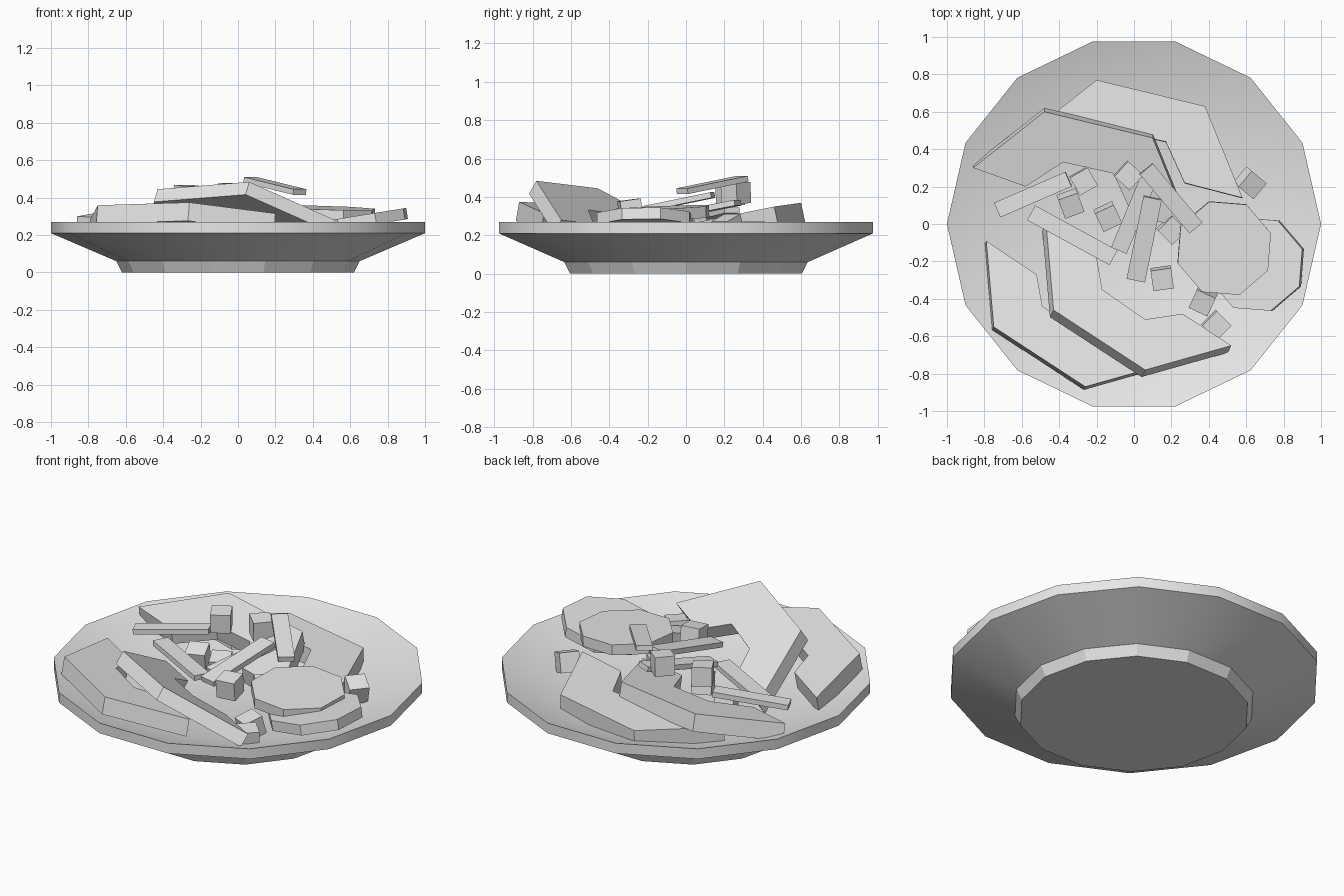
import bpy, bmesh
from math import cos, sin, pi, radians
from mathutils import Vector, Matrix, Euler

cube = bpy.data.objects.get("Cube")
if cube:
    bpy.data.objects.remove(cube, do_unlink=True)

grey = bpy.data.materials.new("light_grey")
grey.use_nodes = True
grey.diffuse_color = (0.8, 0.8, 0.8, 1)
grey.node_tree.nodes["Principled BSDF"].inputs["Base Color"].default_value = (0.8, 0.8, 0.8, 1)


def finish(name, bm):
    bmesh.ops.recalc_face_normals(bm, faces=bm.faces)
    mesh = bpy.data.meshes.new(name)
    bm.to_mesh(mesh)
    bm.free()
    mesh.materials.append(grey)
    obj = bpy.data.objects.new(name, mesh)
    bpy.context.collection.objects.link(obj)
    return obj


def slab(name, outline, origin, slope, thick):
    """Flat tilted slab whose top passes through origin with the given x and y slope."""
    ox, oy, oz = origin
    normal = Vector((-slope[0], -slope[1], 1)).normalized()
    bm = bmesh.new()
    top = [Vector((x, y, oz + (x - ox) * slope[0] + (y - oy) * slope[1])) for x, y in outline]
    upper = [bm.verts.new(p) for p in top]
    lower = [bm.verts.new(p - normal * thick) for p in top]
    bm.faces.new(upper)
    bm.faces.new(lower[::-1])
    n = len(top)
    for i in range(n):
        j = (i + 1) % n
        bm.faces.new((upper[i], lower[i], lower[j], upper[j]))
    return finish(name, bm)


def box(name, matrix, size):
    bm = bmesh.new()
    bmesh.ops.create_cube(bm, size=1, matrix=matrix @ Matrix.Diagonal((*size, 1)))
    return finish(name, bm)


def strip(name, start, end, width, thick):
    a, b = Vector(start), Vector(end)
    along = (b - a).normalized()
    side = Vector((0, 0, 1)).cross(along).normalized()
    up = along.cross(side)
    turn = Matrix((along, side, up)).transposed().to_4x4()
    box(name, Matrix.Translation((a + b) / 2) @ turn, ((b - a).length, width, thick))


# Plate: a fourteen-sided dish on a low foot
SIDES = 14
profile = [(0.62, 0), (0.65, 0.06), (1, 0.21), (1, 0.27), (0.6, 0.13)]
bm = bmesh.new()
rings = [[bm.verts.new((r * cos(2 * pi * i / SIDES), r * sin(2 * pi * i / SIDES), z))
          for i in range(SIDES)] for r, z in profile]
for low, high in zip(rings, rings[1:]):
    for i in range(SIDES):
        j = (i + 1) % SIDES
        bm.faces.new((low[i], low[j], high[j], high[i]))
bm.faces.new(rings[0][::-1])
bm.faces.new(rings[-1])
plate = finish("plate", bm)
bpy.context.view_layer.objects.active = plate
plate.select_set(True)
bpy.ops.object.shade_smooth_by_angle(angle=radians(28))
for face in plate.data.polygons:
    if face.center.z < 0.05:
        face.use_smooth = False
plate.select_set(False)

# Lettuce: wide hooked leaves, two at the front and two at the back
front_leaf = [(-0.47, 0), (-0.43, -0.46), (0.06, -0.78), (0.52, -0.65),
              (0.26, -0.48), (0.06, -0.51), (-0.17, -0.35), (-0.2, -0.18)]
back_leaf = [(-0.86, 0.3), (-0.48, 0.6), (0.1, 0.46), (0.3, -0.03),
             (-0.01, 0.05), (-0.11, 0.27), (-0.38, 0.33), (-0.58, 0.2)]


def shift(points, dx, dy):
    return [(x + dx, y + dy) for x, y in points]


slab("front_upper_leaf", front_leaf, (-0.43, -0.46, 0.445), (-0.286, -0.56), 0.08)
slab("front_lower_leaf", shift(front_leaf, -0.32, -0.09), (-0.76, -0.55, 0.36), (-0.08, -0.17), 0.1)
slab("back_upper_leaf", back_leaf, (-0.86, 0.3, 0.3), (0.017, 0.21), 0.1)
slab("back_lower_leaf", shift(back_leaf, 0.28, 0.17), (-0.2, 0.77, 0.26), (0, -0.03), 0.1)


# Tomato: two eight-sided slices
def slice_outline(cx, cy, r):
    return [(cx + r * cos(pi / 4 * (i + 0.4)), cy + r * sin(pi / 4 * (i + 0.4))) for i in range(8)]


slab("upper_tomato_slice", slice_outline(0.483, -0.13, 0.262), (0.48, -0.13, 0.345), (-0.03, 0.04), 0.06)
slab("lower_tomato_slice", slice_outline(0.65, -0.215, 0.262), (0.65, -0.215, 0.305), (0.16, 0), 0.06)

# Thin strips scattered over the middle
strips = [((-0.73, 0.075, 0.29), (-0.35, 0.24, 0.33), 0.085),
          ((-0.55, 0.06, 0.27), (-0.11, -0.18, 0.27), 0.09),
          ((-0.08, -0.14, 0.29), (0.09, 0.27, 0.37), 0.09),
          ((0.01, -0.3, 0.32), (0.1, 0.14, 0.41), 0.1),
          ((0.065, 0.295, 0.495), (0.33, -0.02, 0.43), 0.09)]
for i, (start, end, width) in enumerate(strips):
    strip(f"strip_{i + 1}", start, end, width, 0.03)

# Small cubes: position, turn, tilt
cubes = [((-0.34, 0.11, 0.22), 20, 15), ((-0.27, 0.23, 0.41), 30, 4),
         ((-0.14, 0.04, 0.25), 25, 12), ((-0.03, 0.26, 0.42), 48, 4),
         ((0.2, -0.03, 0.23), 45, 8), ((0.15, -0.29, 0.33), 8, 8),
         ((0.37, -0.41, 0.2), -25, 15), ((0.44, -0.54, 0.2), 45, 5),
         ((0.62, 0.22, 0.24), 50, 20)]
for i, (place, turn, tilt) in enumerate(cubes):
    matrix = Matrix.Translation(place) @ Euler((radians(tilt), 0, radians(turn))).to_matrix().to_4x4()
    box(f"crouton_{i + 1}", matrix, (0.11, 0.11, 0.11))
